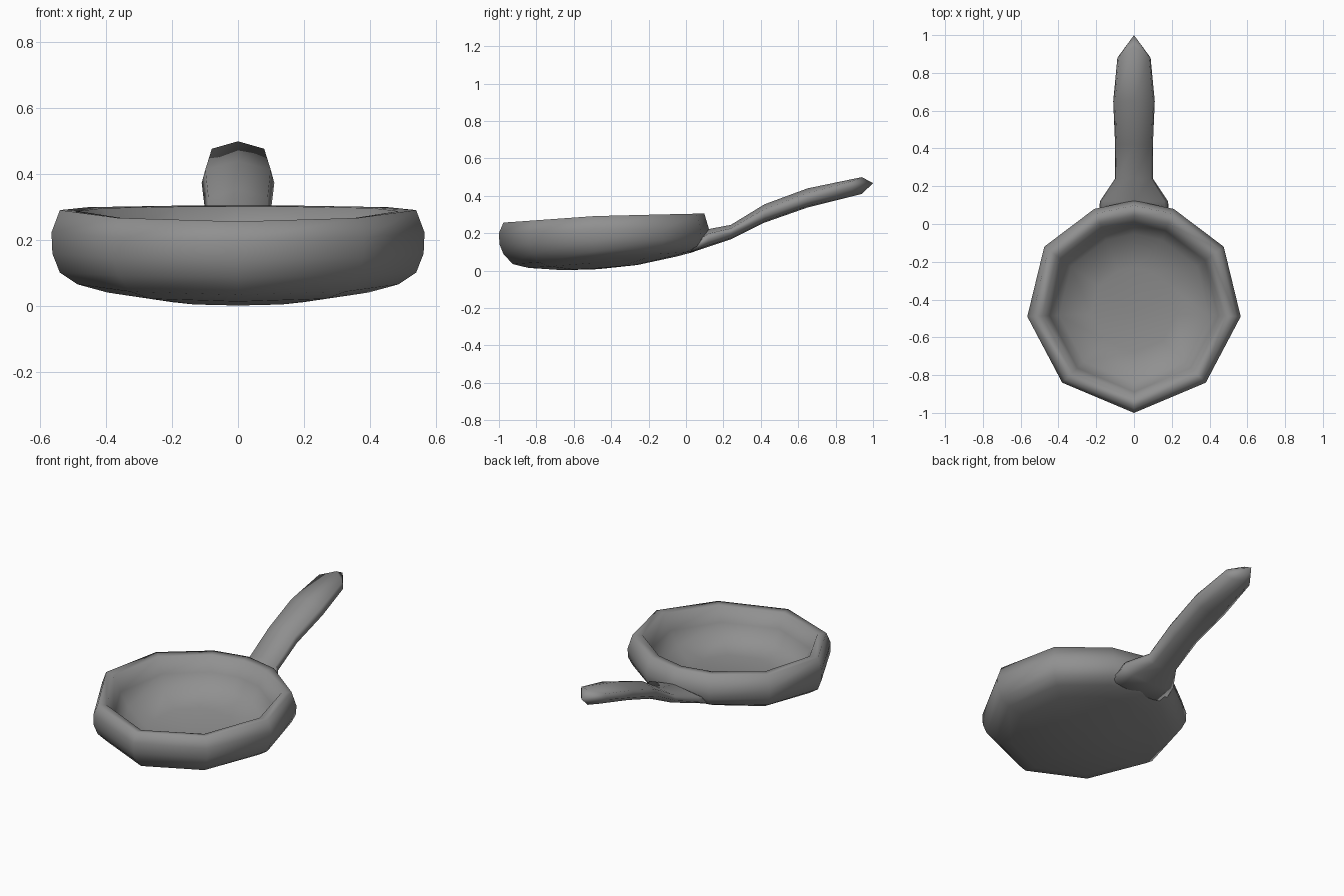
import bpy, bmesh, math

if "Cube" in bpy.data.objects:
    bpy.data.objects.remove(bpy.data.objects["Cube"])

# Dark grey metal
metal = bpy.data.materials.new("dark_grey")
metal.diffuse_color = (0.28, 0.28, 0.28, 1)
metal.use_nodes = True
metal.node_tree.nodes["Principled BSDF"].inputs["Base Color"].default_value = metal.diffuse_color


def make_object(name, rings, caps):
    """Skin a stack of closed rings; close each end with a centre point."""
    bm = bmesh.new()
    loops = [[bm.verts.new(p) for p in ring] for ring in rings]
    n = len(loops[0])
    for a, b in zip(loops, loops[1:]):
        for i in range(n):
            j = (i + 1) % n
            bm.faces.new((a[i], a[j], b[j], b[i]))
    for loop, tip in zip((loops[0], loops[-1]), caps):
        c = bm.verts.new(tip)
        for i in range(n):
            bm.faces.new((loop[i], loop[(i + 1) % n], c))
    bmesh.ops.recalc_face_normals(bm, faces=bm.faces)
    mesh = bpy.data.meshes.new(name)
    bm.to_mesh(mesh)
    bm.free()
    for f in mesh.polygons:
        f.use_smooth = True
    mesh.materials.append(metal)
    obj = bpy.data.objects.new(name, mesh)
    bpy.context.collection.objects.link(obj)
    return obj


# Pan bowl: ten-cornered outline, front to back, mirrored in x
CY = -0.47
half = [(0.38, -0.84), (0.565, -0.49), (0.475, -0.12), (0.21, 0.08)]
outline = [(0, -1.0)] + half + [(0, 0.125)] + [(-x, y) for x, y in reversed(half)]

# Profile: scale, front z, middle z, back z (the bowl is slightly tilted)
profile = [
    (0.35, 0.002, 0.013, 0.030),
    (0.70, 0.013, 0.043, 0.075),
    (0.86, 0.033, 0.068, 0.100),
    (0.955, 0.088, 0.103, 0.130),
    (0.995, 0.140, 0.160, 0.170),
    (1.00, 0.200, 0.225, 0.215),
    (0.955, 0.255, 0.293, 0.305),
    (0.86, 0.250, 0.290, 0.302),
    (0.79, 0.170, 0.195, 0.220),
    (0.70, 0.095, 0.115, 0.145),
    (0.40, 0.070, 0.085, 0.105),
]


def bowl_ring(s, zf, zm, zb):
    ring = []
    for x, y in outline:
        t = max(-1, min(1, (y - CY) / 0.56))
        z = zm + (zb - zm) * t if t > 0 else zm + (zm - zf) * t
        ring.append((x * s, CY + (y - CY) * s, z))
    return ring


make_object("pan_bowl", [bowl_ring(*p) for p in profile],
            [(0, CY, 0.008), (0, CY, 0.083)])

# Handle: y, half width, bottom z, top z, forward bulge of the centre line
stations = [
    (0.03, 0.19, 0.098, 0.155, 0),
    (0.12, 0.18, 0.128, 0.222, 0),
    (0.24, 0.10, 0.168, 0.245, 0),
    (0.42, 0.10, 0.257, 0.355, 0),
    (0.65, 0.11, 0.338, 0.440, 0),
    (0.88, 0.088, 0.410, 0.500, 0.06),
]

# Cross-section: width factor, height factor from bottom to top
section = [(0, 1), (0.9, 0.75), (1, 0.35), (0.6, 0.08),
           (0, 0), (-0.6, 0.08), (-1, 0.35), (-0.9, 0.75)]


def handle_ring(y, w, z0, z1, bulge):
    return [(w * u, y + bulge * (1 - abs(u)), z0 + (z1 - z0) * v)
            for u, v in section]


make_object("handle", [handle_ring(*s) for s in stations],
            [(0, 0.0, 0.12), (0, 1.0, 0.468)])
